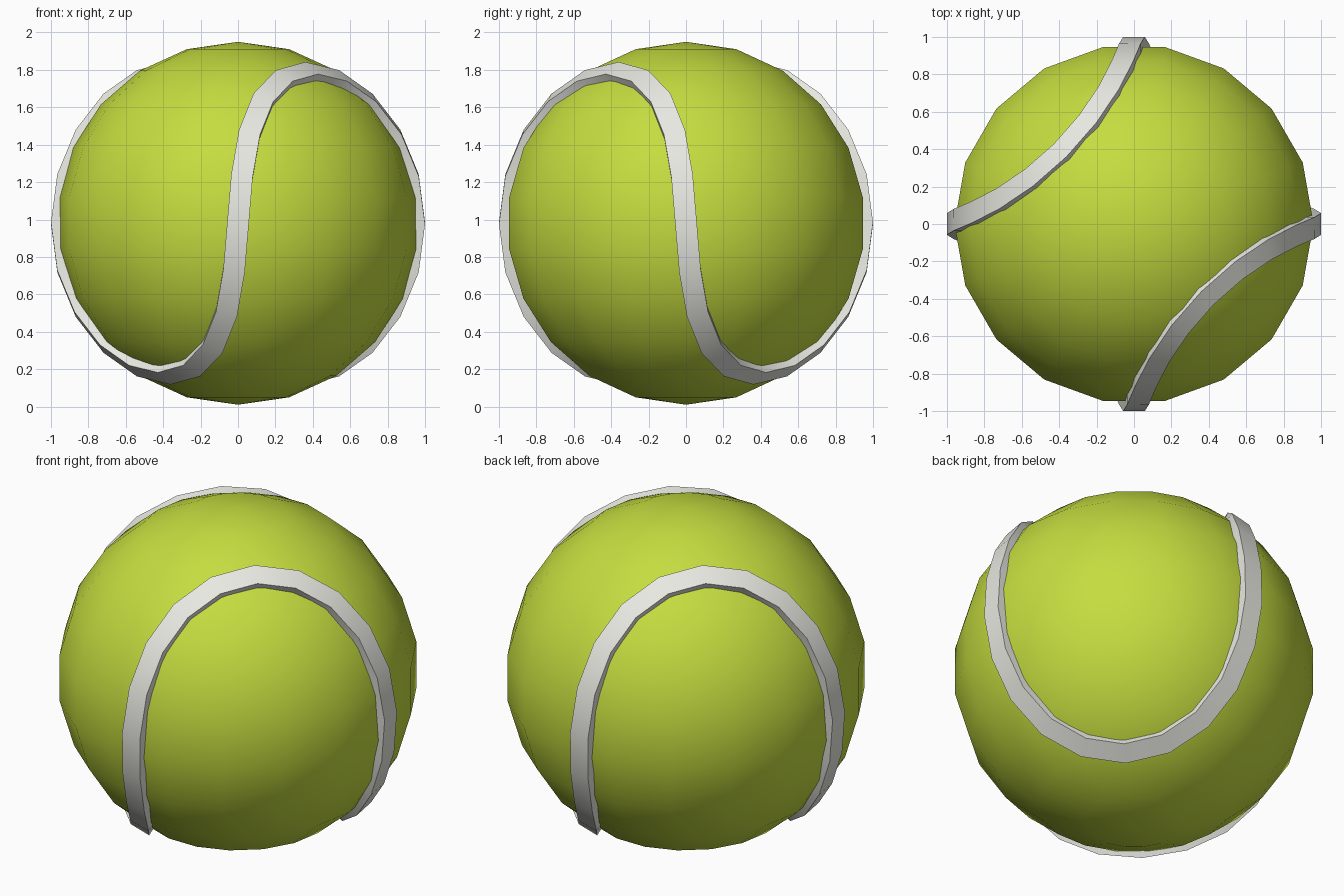
import bpy, bmesh
from math import sin, cos, pi, radians
from mathutils import Vector, Matrix

if "Cube" in bpy.data.objects:
    bpy.data.objects.remove(bpy.data.objects["Cube"])

CENTRE = Vector((0, 0, 0.98))


def material(name, colour):
    m = bpy.data.materials.new(name)
    m.diffuse_color = (*colour, 1)
    m.use_nodes = True
    m.node_tree.nodes["Principled BSDF"].inputs["Base Color"].default_value = m.diffuse_color
    return m


def make_object(name, bm, mat):
    bmesh.ops.recalc_face_normals(bm, faces=bm.faces)
    mesh = bpy.data.meshes.new(name)
    bm.to_mesh(mesh)
    bm.free()
    mesh.materials.append(mat)
    ob = bpy.data.objects.new(name, mesh)
    bpy.context.collection.objects.link(ob)
    ob.location = CENTRE
    bpy.ops.object.select_all(action='DESELECT')
    ob.select_set(True)
    bpy.context.view_layer.objects.active = ob
    bpy.ops.object.shade_smooth_by_angle(angle=radians(35))
    return ob


# Felt ball: 18 segments, 11 rings, with a vertex column on the x axis
bm = bmesh.new()
bmesh.ops.create_uvsphere(bm, u_segments=18, v_segments=11, radius=0.97)
if not any(abs(v.co.y) < 1e-4 and abs(v.co.x) > 0.1 for v in bm.verts):
    bmesh.ops.rotate(bm, verts=bm.verts, matrix=Matrix.Rotation(pi / 2, 3, 'Z'))
make_object("ball", bm, material("felt", (0.56, 0.72, 0.05)))

# Raised seam: rectangular strip swept along the closed ball-seam curve
A, B, C = 0.779, 0.221, 0.83
STEPS, HALF_WIDTH, INNER, OUTER = 40, 0.058, 0.90, 1.0


def seam_point(t):
    return Vector((A * cos(t) + B * cos(3 * t),
                   A * sin(t) - B * sin(3 * t),
                   -C * sin(2 * t))).normalized()


bm = bmesh.new()
rings = []
for i in range(STEPS):
    t = 2 * pi * i / STEPS
    p = seam_point(t)
    side = (seam_point(t + 0.01) - seam_point(t - 0.01)).cross(p).normalized()
    rings.append([bm.verts.new(p * r + side * w * HALF_WIDTH)
                  for r, w in ((INNER, -1), (OUTER, -1), (OUTER, 1), (INNER, 1))])
for i, a in enumerate(rings):
    b = rings[(i + 1) % STEPS]
    for k in range(4):
        n = (k + 1) % 4
        bm.faces.new((a[k], a[n], b[n], b[k]))
make_object("seam", bm, material("seam_rubber", (0.8, 0.81, 0.75)))
